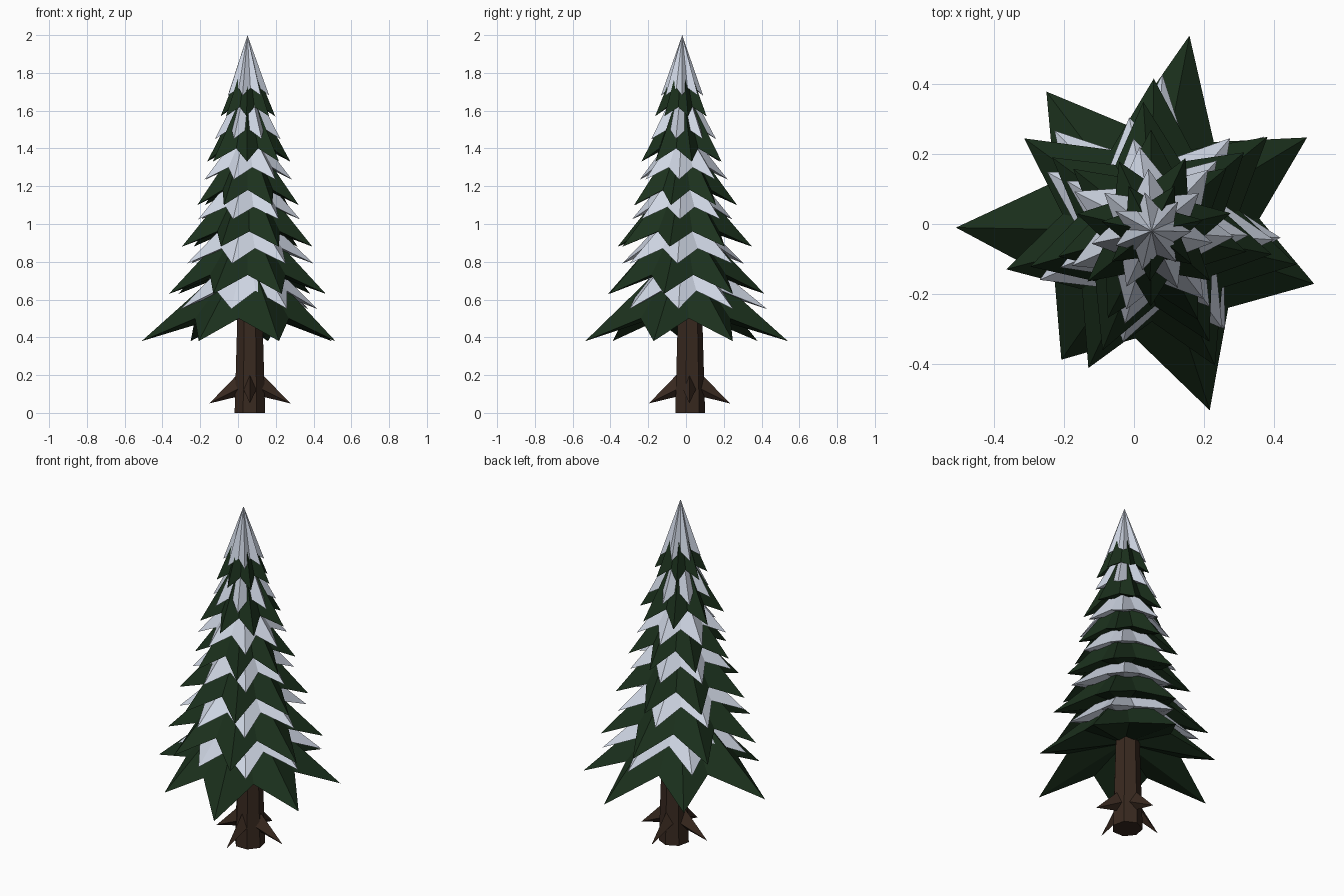
import bpy, bmesh, math, random
from mathutils import Vector

random.seed(4)
if "Cube" in bpy.data.objects:
    bpy.data.objects.remove(bpy.data.objects["Cube"])


def material(name, color):
    m = bpy.data.materials.new(name)
    m.use_nodes = True
    m.diffuse_color = (*color, 1)
    m.node_tree.nodes["Principled BSDF"].inputs["Base Color"].default_value = (*color, 1)
    return m


GREEN = material("pine green", (0.011, 0.030, 0.012))
SNOW = material("snow", (0.62, 0.67, 0.77))
BARK = material("bark brown", (0.040, 0.022, 0.014))
POINTS = 7
AXIS = Vector((0.05, -0.02, 0))
TRUNK = Vector((0.063, 0.018, 0))


def finish(bm, name, mat):
    bmesh.ops.recalc_face_normals(bm, faces=bm.faces)
    me = bpy.data.meshes.new(name)
    bm.to_mesh(me)
    bm.free()
    me.materials.append(mat)
    ob = bpy.data.objects.new(name, me)
    bpy.context.collection.objects.link(ob)


def star_cone(name, mat, tips, z_tip, apex, rise, inner):
    """Pointed tier: ridges run to the tips, with raised notches between them."""
    bm = bmesh.new()
    top = bm.verts.new(AXIS + Vector((0, 0, apex)))
    under = bm.verts.new(AXIS + Vector((0, 0, z_tip + rise + 0.05)))
    mean = sum(r for a, r in tips) / len(tips)
    rim = []
    for i, (a, r) in enumerate(tips):
        nxt = tips[(i + 1) % len(tips)][0]
        mid = a + ((nxt - a) % 360) / 2
        for ang, rad, z in ((a, r, z_tip), (mid, mean * inner, z_tip + rise)):
            t = math.radians(ang)
            rim.append(bm.verts.new(AXIS + Vector((rad * math.cos(t), rad * math.sin(t), z))))
    for i, v in enumerate(rim):
        w = rim[(i + 1) % len(rim)]
        bm.faces.new((top, v, w))
        bm.faces.new((under, w, v))
    finish(bm, name, mat)


def ring(radius, start):
    return [(start + i * 360 / POINTS + random.uniform(-2, 2),
             radius * random.uniform(0.96, 1.04)) for i in range(POINTS)]


# Lowest branches and the snow on them have individually placed tips (angle, radius)
low = [(-18, .49), (31, .52), (79, .57), (127, .50), (179, .56), (235, .45), (288, .54)]
low_snow = [(-3, .37), (40, .42), (86, .45), (134, .40), (198, .37), (254, .31), (307, .35)]
# radius, tip height, apex, notch rise, rotation, then snow radius, tip height, rotation
tiers = [
    (.54, .38, .88, .12, -18, .38, .55, -3),
    (.44, .63, 1.08, .10, -12, .34, .79, -3),
    (.36, .88, 1.31, .08, -11, .28, 1.025, -3),
    (.285, 1.10, 1.50, .08, -12, .24, 1.235, -3),
    (.225, 1.33, 1.75, .07, 13, .18, 1.45, -12),
    (.145, 1.57, 1.93, .05, 13, .115, 1.68, -2),
]
for n, (r, z, apex, rise, rot, rs, zs, snow_rot) in enumerate(tiers, 1):
    tips = low if n == 1 else ring(r, rot)
    snow_tips = low_snow if n == 1 else ring(rs, snow_rot)
    star_cone(f"branch_tier_{n}", GREEN, tips, z, apex, rise, 0.6)
    snow_top = 2.0 if n == len(tiers) else apex + 0.04
    star_cone(f"snow_tier_{n}", SNOW, snow_tips, zs, snow_top, rise * 0.8, 0.62)

# Tapered trunk
bm = bmesh.new()
bmesh.ops.create_cone(bm, cap_ends=True, segments=POINTS, radius1=0.083, radius2=0.065, depth=0.62)
bmesh.ops.translate(bm, verts=bm.verts, vec=TRUNK + Vector((0, 0, 0.31)))
finish(bm, "trunk", BARK)

# Four bare broken boughs slanting down around the trunk
for i, side in enumerate(("left", "back", "right", "front")):
    t = math.radians(90 * i)
    out = Vector((math.cos(t), math.sin(t), 0))
    across = Vector((-out.y, out.x, 0))
    bm = bmesh.new()
    tip = bm.verts.new(TRUNK + out * 0.215 + Vector((0, 0, 0.05)))
    root = [bm.verts.new(TRUNK + out * o + across * s + Vector((0, 0, z)))
            for o, s, z in ((.05, 0, .22), (.055, .037, .13), (.05, 0, .09), (.055, -.037, .13))]
    bm.faces.new(root)
    for j in range(4):
        bm.faces.new((root[j], root[(j + 1) % 4], tip))
    finish(bm, f"bare_bough_{side}", BARK)
